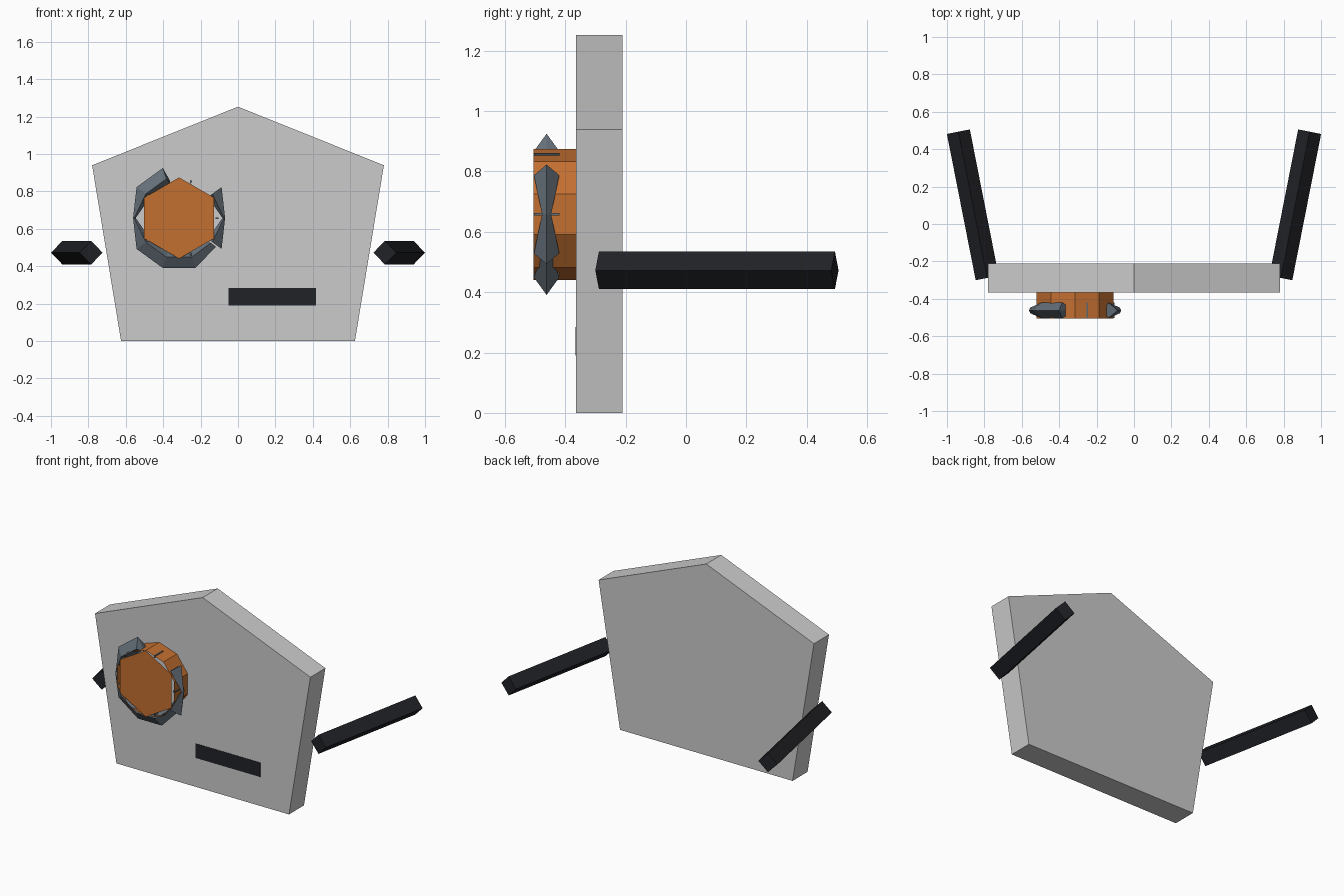
import bpy, bmesh
from math import sin, cos, radians, atan2, pi, hypot

if "Cube" in bpy.data.objects:
    bpy.data.objects.remove(bpy.data.objects["Cube"])


def material(name, rgb):
    m = bpy.data.materials.new(name)
    m.diffuse_color = (*rgb, 1)
    m.use_nodes = True
    m.node_tree.nodes["Principled BSDF"].inputs["Base Color"].default_value = m.diffuse_color
    return m


orange = material("orange", (0.55, 0.16, 0.03))
black = material("black", (0.015, 0.016, 0.02))
slate = material("slate", (0.13, 0.16, 0.19))


def make(name, verts, faces, mat=None):
    me = bpy.data.meshes.new(name)
    me.from_pydata(verts, [], faces)
    bm = bmesh.new()
    bm.from_mesh(me)
    bmesh.ops.recalc_face_normals(bm, faces=bm.faces)
    bm.to_mesh(me)
    bm.free()
    ob = bpy.data.objects.new(name, me)
    bpy.context.collection.objects.link(ob)
    if mat:
        me.materials.append(mat)
    return ob


def prism(name, profile, y0, y1, mat=None, caps=True):
    n = len(profile)
    verts = [(x, y, z) for y in (y0, y1) for x, z in profile]
    faces = [(i, (i + 1) % n, n + (i + 1) % n, n + i) for i in range(n)]
    if caps:
        faces += [tuple(range(n)), tuple(range(n, 2 * n))]
    return make(name, verts, faces, mat)


CX, CZ, CY = -0.315, 0.658, -0.462   # knob axis and ring plane


def polygon(n, r):
    return [(CX + r * sin(2 * pi * i / n), CZ + r * cos(2 * pi * i / n)) for i in range(n)]


# Pentagonal plate
prism("plate", [(-0.625, 0), (0.625, 0), (0.78, 0.94), (0, 1.253), (-0.78, 0.94)], -0.365, -0.21)

# Flush dark slot
prism("slot", [(-0.05, 0.19), (0.417, 0.19), (0.417, 0.284), (-0.05, 0.284)], -0.367, -0.35, black)

# Knob: open ten-sided wall with a hexagonal face
prism("knob_wall", polygon(10, 0.217), -0.505, -0.365, orange, caps=False)
make("knob_face", [(x, -0.505, z) for x, z in polygon(6, 0.217)], [(0, 1, 2, 3, 4, 5)], orange)


# Faceted grip arcs: diamond section at each station (angle, outer, side, inner, half width)
def grip(name, stations):
    verts, faces = [], []
    for a, ro, rs, ri, w in stations:
        c, s = cos(radians(a)), sin(radians(a))
        for r, dy in ((ro, 0), (rs, w), (ri, 0), (rs, -w)):
            verts.append((CX + r * c, CY + dy, CZ + r * s))
    for k in range(len(stations) - 1):
        for j in range(4):
            a, b = 4 * k + j, 4 * k + (j + 1) % 4
            faces.append((a, b, b + 4, a + 4))
    e = len(verts) - 4
    faces += [(0, 1, 2, 3), (e, e + 1, e + 2, e + 3)]
    make(name, verts, faces, slate)


full = (0.281, 0.22, 0.19, 0.042)
pinch = (0.246, 0.24, 0.232, 0.015)
grip("grip_right", [(-36, *full), (0, *pinch), (36, *full)])
grip("grip_left", [(104, 0.21, 0.205, 0.19, 0.03), (108, *full), (144, *full), (180, *pinch),
                   (216, *full), (252, *full), (288, *full), (322, 0.25, 0.215, 0.2, 0.015)])

# Thin ticks around the knob
for i in range(5):
    a = 2 * pi * i / 5
    pts = []
    for r, t in ((0.195, -0.004), (0.212, -0.004), (0.212, 0.004), (0.195, 0.004)):
        pts.append((CX + r * cos(a) - t * sin(a), CZ + r * sin(a) + t * cos(a)))
    prism("knob_tick", pts, -0.503, -0.42, slate)

# Splayed four-sided side bars
for side, name in ((-1, "bar_left"), (1, "bar_right")):
    dx, dy, r = side * 0.077, 0.391, 0.0625
    L = hypot(dx, dy)
    verts = []
    for k in (-1, 1):
        px, py = side * 0.862 + k * dx, 0.1025 + k * dy
        for u, v in ((r, 0), (0, r), (-r, 0), (0, -r)):
            verts.append((px + u * dy / L, py - u * dx / L, 0.4725 + v))
    make(name, verts, [(0, 1, 2, 3), (4, 5, 6, 7)] +
         [(j, (j + 1) % 4, (j + 1) % 4 + 4, j + 4) for j in range(4)], black)
